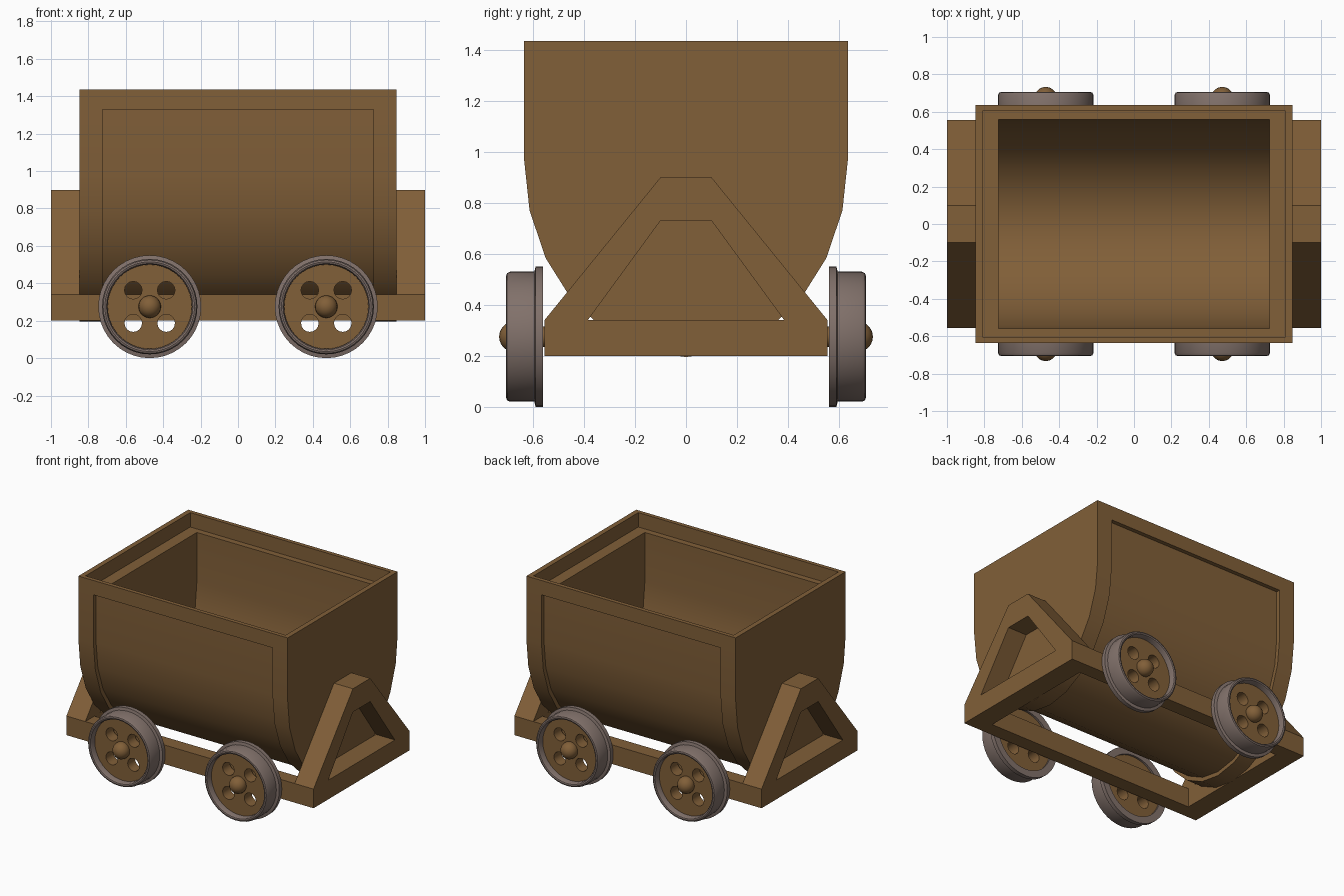
import bpy, bmesh, math
from mathutils import Matrix, Vector

if "Cube" in bpy.data.objects:
    bpy.data.objects.remove(bpy.data.objects["Cube"])


def material(name, rgb):
    m = bpy.data.materials.new(name)
    m.diffuse_color = (*rgb, 1)
    m.use_nodes = True
    m.node_tree.nodes["Principled BSDF"].inputs["Base Color"].default_value = m.diffuse_color
    return m


WOOD = material("brown", (0.22, 0.115, 0.04))
STEEL = material("warm_grey", (0.22, 0.165, 0.145))

# Extrusion frames: profile plane (y, z) pushed along x, plan (x, y) along z,
# and elevation (x, z) pushed along -y
ALONG_X = Matrix(((0, 0, 1, 0), (1, 0, 0, 0), (0, 1, 0, 0), (0, 0, 0, 1)))
ALONG_Z = Matrix.Identity(4)
ALONG_Y = Matrix(((1, 0, 0, 0), (0, 0, -1, 0), (0, 1, 0, 0), (0, 0, 0, 1)))


def finish(name, bm, mat, angle=30):
    bmesh.ops.remove_doubles(bm, verts=bm.verts, dist=1e-5)
    bmesh.ops.recalc_face_normals(bm, faces=bm.faces)
    me = bpy.data.meshes.new(name)
    bm.to_mesh(me)
    bm.free()
    me.materials.append(mat)
    ob = bpy.data.objects.new(name, me)
    bpy.context.collection.objects.link(ob)
    bpy.ops.object.select_all(action='DESELECT')
    ob.select_set(True)
    bpy.context.view_layer.objects.active = ob
    bpy.ops.object.shade_smooth_by_angle(angle=math.radians(angle))
    return ob


def prism(name, loops, lo, hi, frame, mat=WOOD):
    """Extrude a filled outline (further loops are holes) from lo to hi."""
    cu = bpy.data.curves.new(name, 'CURVE')
    cu.dimensions = '2D'
    cu.fill_mode = 'BOTH'
    cu.extrude = (hi - lo) / 2
    for loop in loops:
        s = cu.splines.new('POLY')
        s.points.add(len(loop) - 1)
        for p, (a, b) in zip(s.points, loop):
            p.co = (a, b, 0, 1)
        s.use_cyclic_u = True
    tmp = bpy.data.objects.new("tmp", cu)
    bpy.context.collection.objects.link(tmp)
    bpy.context.view_layer.update()
    dg = bpy.context.evaluated_depsgraph_get()
    me = bpy.data.meshes.new_from_object(tmp.evaluated_get(dg))
    bm = bmesh.new()
    bm.from_mesh(me)
    bpy.data.objects.remove(tmp)
    bpy.data.curves.remove(cu)
    bpy.data.meshes.remove(me)
    bm.transform(frame @ Matrix.Translation((0, 0, (lo + hi) / 2)))
    for f in bm.faces:
        f.material_index = 0
    return finish(name, bm, mat)


def rect(a, b):
    return [(-a, -b), (a, -b), (a, b), (-a, b)]


def circle(cx, cy, r, n):
    return [(cx + r * math.cos(2 * math.pi * i / n),
             cy + r * math.sin(2 * math.pi * i / n)) for i in range(n)]


def tub_profile(a, b, top, n=12):
    """U shape: straight sides above a half ellipse."""
    arc = [(-a * math.cos(math.pi * i / n), 0.97 - b * math.sin(math.pi * i / n))
           for i in range(n + 1)]
    return [(-a, top)] + arc + [(a, top)]


# Tub: thick end plates, recessed curved shell, thin raised rim
for side, lo, hi in (("left", -0.847, -0.725), ("right", 0.725, 0.847)):
    prism(side + "_tub_end", [tub_profile(0.635, 0.775, 1.33)], lo, hi, ALONG_X)
shell = tub_profile(0.605, 0.745, 1.33) + tub_profile(0.56, 0.70, 1.33)[::-1]
prism("tub_shell", [shell], -0.725, 0.725, ALONG_X)
prism("tub_rim", [rect(0.847, 0.635), rect(0.81, 0.605)], 1.33, 1.435, ALONG_Z)

# Chassis: side rails and the A-shaped end supports
for side, s in (("front", -1), ("back", 1)):
    y0, y1 = sorted((s * 0.45, s * 0.555))
    prism(side + "_rail", [[(-0.85, y0), (0.85, y0), (0.85, y1), (-0.85, y1)]],
          0.2, 0.34, ALONG_Z)
a_outline = [(-0.555, 0.2), (0.555, 0.2), (0.555, 0.34), (0.1, 0.9),
             (-0.1, 0.9), (-0.555, 0.34)]
a_hole = [(-0.385, 0.34), (0.385, 0.34), (0.1, 0.73), (-0.1, 0.73)]
for side, lo, hi in (("left", -1.0, -0.847), ("right", 0.847, 1.0)):
    prism(side + "_end_support", [a_outline, a_hole], lo, hi, ALONG_X)

# Wheels: flanged steel tyre, pierced disc, round hub, axle stub
TYRE = [(0.225, 0.56), (0.275, 0.56), (0.275, 0.59), (0.255, 0.595),
        (0.255, 0.69), (0.249, 0.702), (0.24, 0.705), (0.231, 0.702), (0.225, 0.69)]


def tyre(name, x, s, n=40):
    bm = bmesh.new()
    rings = []
    for i in range(n):
        t = 2 * math.pi * i / n
        rings.append([bm.verts.new((x + r * math.cos(t), s * y, 0.275 + r * math.sin(t)))
                      for r, y in TYRE])
    k = len(TYRE)
    for i in range(n):
        p, q = rings[i], rings[(i + 1) % n]
        for j in range(k):
            bm.faces.new((p[j], q[j], q[(j + 1) % k], p[(j + 1) % k]))
    finish(name, bm, STEEL, 35)


for yn, s in (("front", -1), ("back", 1)):
    for xn, x in (("left", -0.472), ("right", 0.472)):
        tag = f"{yn}_{xn}_"
        tyre(tag + "tyre", x, s)
        holes = [circle(x + i * 0.088, 0.275 + j * 0.088, 0.047, 16)
                 for i in (-1, 1) for j in (-1, 1)]
        lo, hi = sorted((-s * 0.575, -s * 0.66))
        prism(tag + "wheel_disc", [circle(x, 0.275, 0.228, 40)] + holes, lo, hi, ALONG_Y)
        lo, hi = sorted((-s * 0.5, -s * 0.65))
        prism(tag + "axle_stub", [circle(x, 0.275, 0.04, 16)], lo, hi, ALONG_Y)
        bm = bmesh.new()
        bmesh.ops.create_uvsphere(bm, u_segments=20, v_segments=12, radius=0.06)
        bm.transform(Matrix.Translation(Vector((x, s * 0.673, 0.275))))
        finish(tag + "hub", bm, WOOD, 60)
